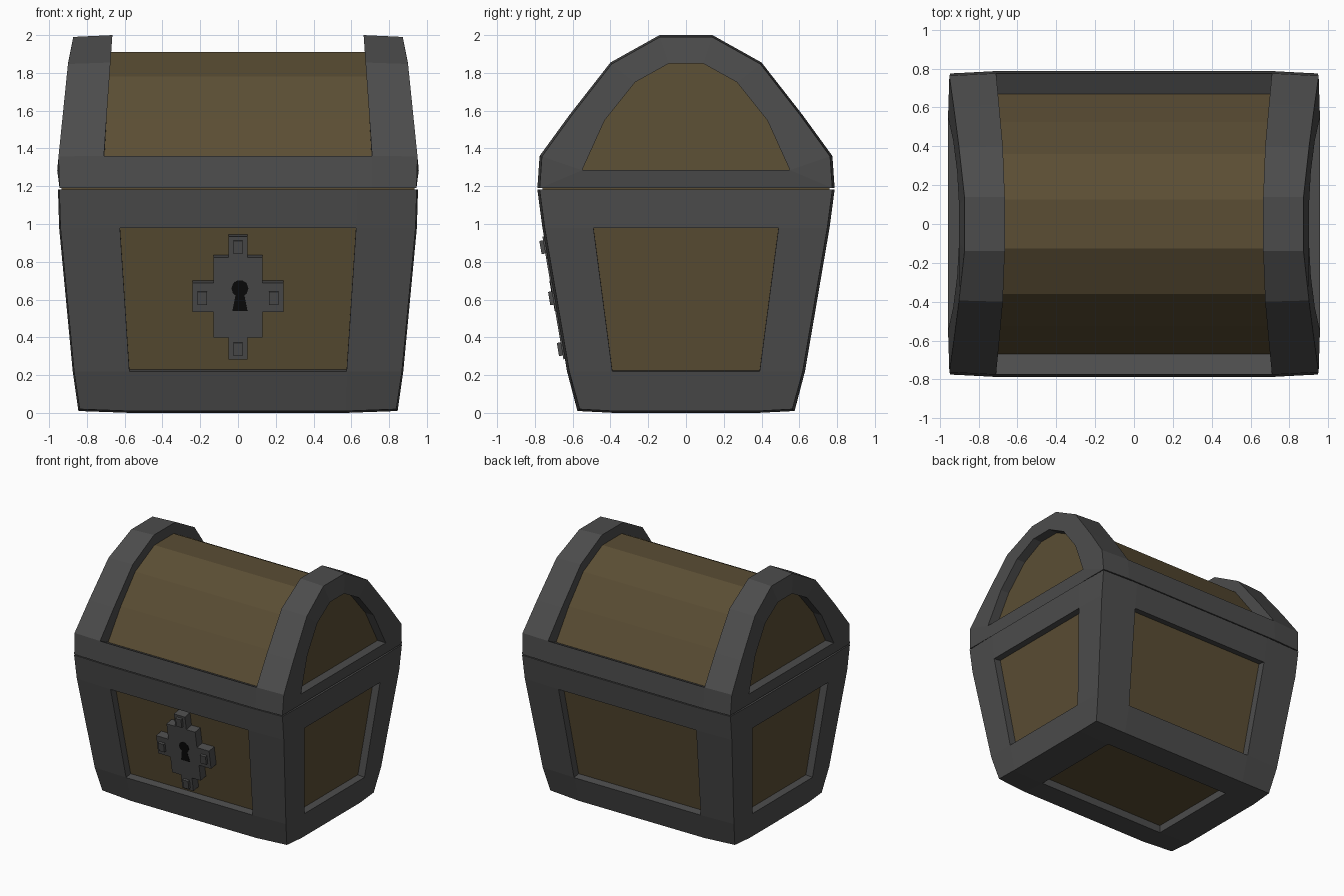
import bpy, bmesh, math
from mathutils import Vector

if "Cube" in bpy.data.objects:
    bpy.data.objects.remove(bpy.data.objects["Cube"])


def material(name, rgb):
    m = bpy.data.materials.new(name)
    m.diffuse_color = (*rgb, 1)
    m.use_nodes = True
    m.node_tree.nodes["Principled BSDF"].inputs["Base Color"].default_value = m.diffuse_color
    return m


METAL = material("dark_metal", (0.072, 0.072, 0.072))
WOOD = material("wood", (0.103, 0.075, 0.034))
BLACK = material("black", (0.003, 0.003, 0.003))


def finish(bm, name, mats):
    bmesh.ops.recalc_face_normals(bm, faces=bm.faces[:])
    me = bpy.data.meshes.new(name)
    bm.to_mesh(me)
    bm.free()
    for m in mats:
        me.materials.append(m)
    ob = bpy.data.objects.new(name, me)
    bpy.context.collection.objects.link(ob)
    return ob


DEPTH = 0.06  # recess of the wooden panels
BULGE = 0.012  # how far side middles swell beyond the corners

# Chest body: a tapered 3x3x3 cage, centre cell of each side sunk as a panel
Z = [0.02, 0.22, 0.98, 1.183]
X_OUT, X_IN = [0.845, 0.875, 0.947, 0.953], [0.57, 0.575, 0.625, 0.63]
Y_OUT, Y_IN = [0.575, 0.63, 0.76, 0.787], [0.38, 0.39, 0.49, 0.50]


def make_body():
    bm = bmesh.new()
    cache = {}

    def vert(i, j, k):
        if (i, j, k) not in cache:
            x = (-X_OUT[k], -X_IN[k], X_IN[k], X_OUT[k])[i]
            y = (-Y_OUT[k], -Y_IN[k], Y_IN[k], Y_OUT[k])[j]
            z = Z[k] if k else 0.01 * ((i in (0, 3)) + (j in (0, 3)))
            if i in (0, 3) and j in (0, 3):
                x -= math.copysign(BULGE * 0.6, x)
                y -= math.copysign(BULGE, y)
            cache[i, j, k] = bm.verts.new((x, y, z))
        return cache[i, j, k]

    panels = []
    for axis in range(3):
        for side in (0, 3):
            for a in range(3):
                for b in range(3):
                    corners = []
                    for da, db in ((0, 0), (1, 0), (1, 1), (0, 1)):
                        idx = [a + da, b + db]
                        idx.insert(axis, side)
                        corners.append(vert(*idx))
                    f = bm.faces.new(corners)
                    if a == b == 1 and (axis, side) != (2, 3):
                        panels.append(f)
    bmesh.ops.recalc_face_normals(bm, faces=bm.faces[:])
    bm.normal_update()
    normals = [f.normal.copy() for f in panels]
    for f, n in zip(panels, normals):
        new = bmesh.ops.extrude_discrete_faces(bm, faces=[f])["faces"][0]
        new.material_index = 1
        bmesh.ops.translate(bm, verts=new.verts[:], vec=-n * DEPTH)
    return finish(bm, "chest_body", [METAL, WOOD])


# Lid: arched metal frame with sunken wooden barrel and end panels
def mirrored(half):
    return half + [(-y, z) for y, z in reversed(half)]


OUTER = mirrored([(-0.787, 1.19), (-0.775, 1.36), (-0.615, 1.58), (-0.40, 1.855), (-0.14, 2.0)])
BARREL = mirrored([(-0.67, 1.31), (-0.525, 1.555), (-0.36, 1.78), (-0.125, 1.91)])
END = mirrored([(-0.55, 1.285), (-0.43, 1.55), (-0.27, 1.75), (-0.09, 1.85)])
# Outer arch shrunk slightly where it meets the lid ends
EDGE = [(y * 0.984, 1.19 + (z - 1.19) * 0.988) for y, z in OUTER]


def end_x(z):
    pts = [(1.19, 0.945), (1.285, 0.957), (1.36, 0.95), (1.85, 0.90), (2.0, 0.87)]
    for (z0, x0), (z1, x1) in zip(pts, pts[1:]):
        if z <= z1:
            return x0 + (x1 - x0) * (z - z0) / (z1 - z0)
    return pts[-1][1]


def band_x(z):
    return 0.71 - 0.045 * max(0, z - 1.36) / 0.64


def make_lid():
    bm = bmesh.new()

    def ring(profile, xf):
        return [bm.verts.new((xf(z), y, z)) for y, z in profile]

    def face(verts, mat=0):
        bm.faces.new(verts).material_index = mat

    def strip(a, b, mat=0):
        for i in range(len(a) - 1):
            face((a[i], a[i + 1], b[i + 1], b[i]), mat)

    bands, barrels, ends = [], [], []
    for s in (-1, 1):
        out = ring(EDGE, lambda z: s * end_x(z))
        band = ring(OUTER, lambda z: s * band_x(z))
        barrel = ring(BARREL, lambda z: s * band_x(z))
        rim = ring(END, lambda z: s * end_x(z))
        panel = ring(END, lambda z: s * (end_x(z) - 0.075))
        strip(out, band)
        strip(band[1:-1], barrel)
        strip(out[1:-1], rim)
        face((out[0], out[1], rim[0]))
        face((out[-1], out[-2], rim[-1]))
        face((out[0], out[-1], rim[-1], rim[0]))
        strip(rim + rim[:1], panel + panel[:1])
        # horizontal wood strips, since the end is slightly bent
        for i in range(3):
            face((panel[i], panel[i + 1], panel[6 - i], panel[7 - i]), 1)
        bands.append(band)
        barrels.append(barrel)
        ends.append(out)
    (a, b), (c, d), (e, f) = bands, barrels, ends
    strip(c, d, 1)
    for i, k in ((0, 0), (-1, -1)):
        j = 1 if i == 0 else -2
        face((a[i], a[j], b[j], b[i]))
        face((a[j], c[k], d[k], b[j]))
    face((e[0], a[0], b[0], f[0], f[-1], b[-1], a[-1], e[-1]))
    return finish(bm, "chest_lid", [METAL, WOOD])


# Lock parts: front-view outlines extruded along the sloping front's normal
SLOPE = (Y_OUT[2] - Y_OUT[1]) / (Z[2] - Z[1])
NORMAL = Vector((0, -1, -SLOPE)).normalized()


def front_prism(name, outline, d0, d1, mat):
    bm = bmesh.new()
    rings = []
    for d in (d0, d1):
        rings.append([bm.verts.new(Vector((x, -Y_OUT[1] - SLOPE * (z - Z[1]), z)) + NORMAL * d)
                      for x, z in outline])
        bm.faces.new(rings[-1])
    n = len(outline)
    for i in range(n):
        k = (i + 1) % n
        bm.faces.new((rings[0][i], rings[0][k], rings[1][k], rings[1][i]))
    return finish(bm, name, [mat])


def rect(x, z, hx, hz):
    return [(x - hx, z - hz), (x + hx, z - hz), (x + hx, z + hz), (x - hx, z + hz)]


make_body()
make_lid()

# Thin wooden lining that closes the seam between body and lid
bm = bmesh.new()
bmesh.ops.create_cube(bm, size=1)
bmesh.ops.scale(bm, vec=(1.87, 1.52, 0.02), verts=bm.verts[:])
bmesh.ops.translate(bm, vec=(0, 0, 1.186), verts=bm.verts[:])
finish(bm, "seam_lining", [WOOD])

# Stepped cross plate
right = [(0.05, 0.285), (0.05, 0.40), (0.13, 0.40), (0.13, 0.535), (0.24, 0.535),
         (0.24, 0.69), (0.13, 0.69), (0.13, 0.825), (0.05, 0.825), (0.05, 0.935)]
front_prism("lock_plate", right + [(-x, z) for x, z in reversed(right)], -0.07, 0.008, METAL)

# Square rivets on the four arms
for i, (x, z) in enumerate([(0, 0.88), (0, 0.34), (-0.19, 0.61), (0.19, 0.61)]):
    front_prism(f"lock_rivet_{i + 1}", rect(x, z, 0.025, 0.035), 0.0, 0.028, METAL)

# Keyhole
circle = [(0.01 + 0.045 * math.cos(t * math.tau / 10), 0.66 + 0.045 * math.sin(t * math.tau / 10))
          for t in range(10)]
front_prism("keyhole_round", circle, 0.0, 0.011, BLACK)
front_prism("keyhole_slot", [(-0.03, 0.54), (0.05, 0.54), (0.028, 0.65), (-0.008, 0.65)],
            0.0, 0.0105, BLACK)
